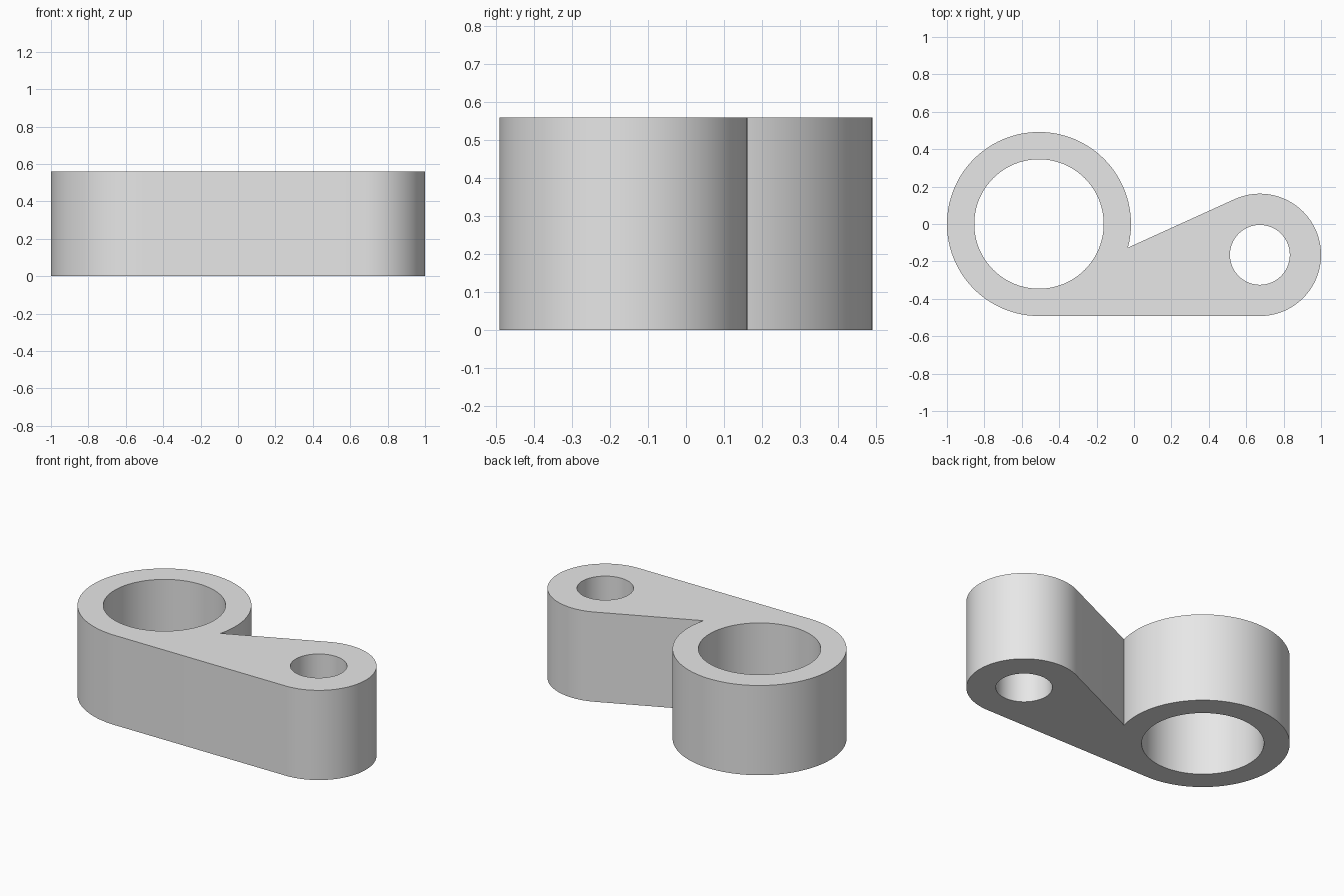
import bpy
import bmesh
from math import cos, sin, radians, atan2, tau

cube = bpy.data.objects.get("Cube")
if cube:
    bpy.data.objects.remove(cube, do_unlink=True)

HEIGHT = 0.56
BIG, BIG_R, BIG_HOLE = (-0.508, 0.0), 0.492, 0.346
SMALL, SMALL_R, SMALL_HOLE = (0.673, -0.165), 0.327, 0.16
SLOPE = radians(24.3)  # angle of the web's rear edge


def arc(centre, radius, start, end, steps):
    return [(centre[0] + radius * cos(start + (end - start) * i / steps),
             centre[1] + radius * sin(start + (end - start) * i / steps))
            for i in range(steps + 1)]


def circle(centre, radius, steps=96):
    return arc(centre, radius, 0, tau, steps)[:-1]


def add_loop(bm, points):
    verts = [bm.verts.new((x, y, 0)) for x, y in points]
    return [bm.edges.new((a, b)) for a, b in zip(verts, verts[1:] + verts[:1])]


# Outline: large boss, straight front side, small boss, sloping web
notch = atan2(-0.127, 0.478)
outline = arc(BIG, BIG_R, notch, radians(270), 80)
outline += arc(SMALL, SMALL_R, radians(-90), radians(90) + SLOPE, 56)

# Fill the outline around both bores and raise it into a solid link
bm = bmesh.new()
edges = add_loop(bm, outline)
edges += add_loop(bm, circle(BIG, BIG_HOLE))
edges += add_loop(bm, circle(SMALL, SMALL_HOLE))
bmesh.ops.triangle_fill(bm, edges=edges, use_beauty=True, normal=(0, 0, 1))
raised = bmesh.ops.extrude_face_region(bm, geom=bm.faces[:], use_keep_orig=True)
top = [g for g in raised["geom"] if isinstance(g, bmesh.types.BMVert)]
bmesh.ops.translate(bm, verts=top, vec=(0, 0, HEIGHT))
bmesh.ops.recalc_face_normals(bm, faces=bm.faces[:])
mesh = bpy.data.meshes.new("link_arm")
bm.to_mesh(mesh)
bm.free()

# Plain grey finish
grey = bpy.data.materials.new("light_grey")
grey.use_nodes = True
colour = (0.8, 0.8, 0.8, 1)
grey.diffuse_color = colour
grey.node_tree.nodes["Principled BSDF"].inputs["Base Color"].default_value = colour
mesh.materials.append(grey)

link = bpy.data.objects.new("link_arm", mesh)
bpy.context.collection.objects.link(link)
bpy.ops.object.select_all(action="DESELECT")
link.select_set(True)
bpy.context.view_layer.objects.active = link
bpy.ops.object.shade_smooth_by_angle(angle=radians(30))
